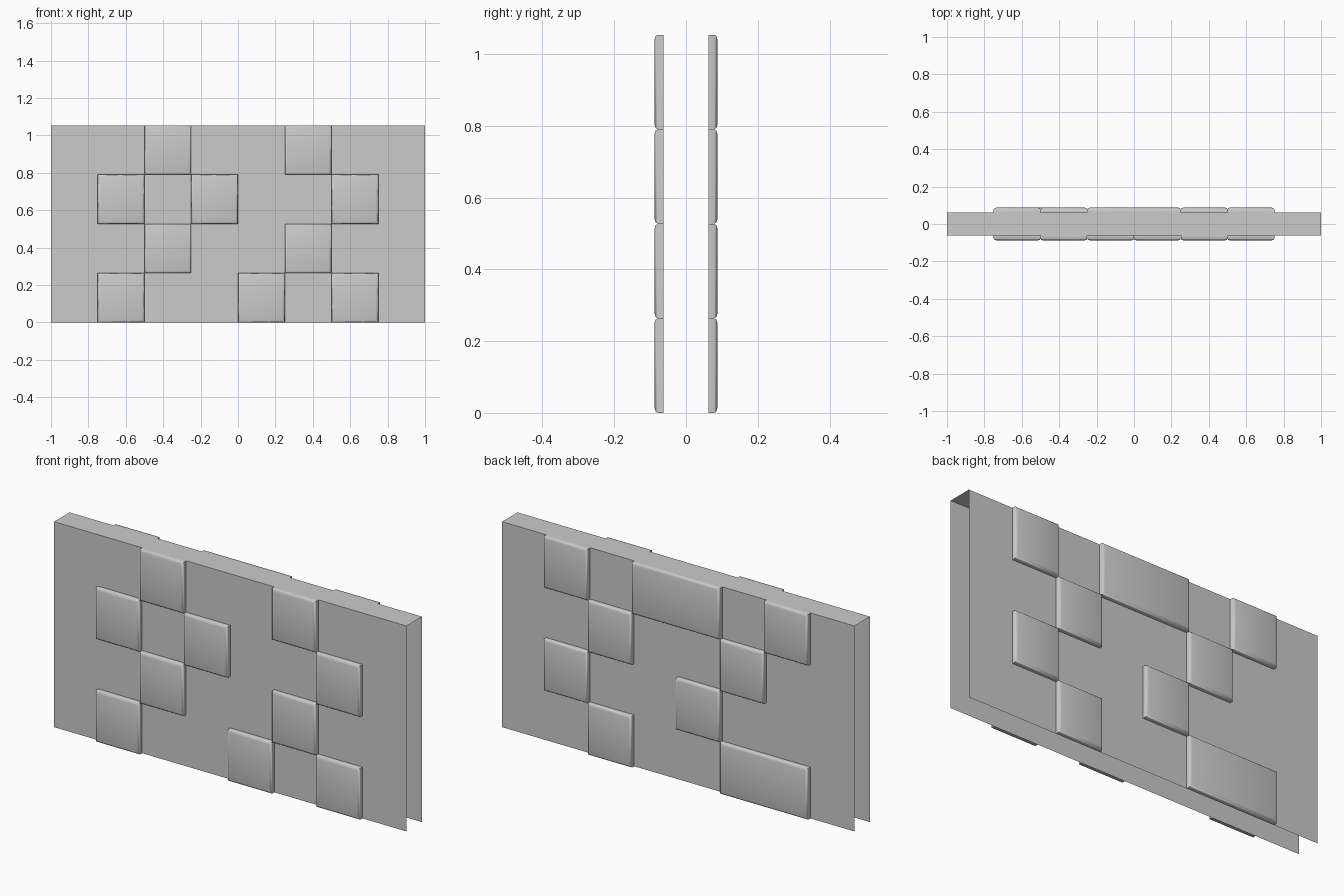
import bpy, bmesh
from mathutils import Vector

if "Cube" in bpy.data.objects:
    bpy.data.objects.remove(bpy.data.objects["Cube"])

HEIGHT, HALF_D = 1.054, 0.0625      # wall height and half thickness
ROW = HEIGHT / 4                    # stone course height
COL = 0.25                          # stone column width


def finish(bm, name, smooth):
    bmesh.ops.recalc_face_normals(bm, faces=bm.faces)
    mesh = bpy.data.meshes.new(name)
    bm.to_mesh(mesh)
    bm.free()
    obj = bpy.data.objects.new(name, mesh)
    bpy.context.collection.objects.link(obj)
    if smooth:
        bpy.ops.object.select_all(action='DESELECT')
        obj.select_set(True)
        bpy.context.view_layer.objects.active = obj
        bpy.ops.object.shade_smooth_by_angle(angle=0.9)
    return obj


# wall shell: front, top and back sheets, open at the ends and underneath
bm = bmesh.new()
profile = [(-HALF_D, 0), (-HALF_D, HEIGHT), (HALF_D, HEIGHT), (HALF_D, 0)]
left = [bm.verts.new((-1, y, z)) for y, z in profile]
right = [bm.verts.new((1, y, z)) for y, z in profile]
for i in range(3):
    bm.faces.new((left[i], right[i], right[i + 1], left[i + 1]))
wall = finish(bm, "wall_shell", False)
if wall.data.polygons[0].normal.y > 0:
    wall.data.flip_normals()


# raised stone with softened rim, no face against the wall
def stone(name, side, row, col, span=1):
    x0, x1 = col * COL, (col + span) * COL
    z0, z1 = row * ROW, (row + 1) * ROW
    bm = bmesh.new()
    rings = []
    for depth, inset in ((0, 0), (0.017, 0), (0.022, 0.004), (0.025, 0.013)):
        y = side * (HALF_D + depth)
        a, b, c, d = x0 + inset, x1 - inset, z0 + inset, z1 - inset
        rings.append([bm.verts.new(Vector(p)) for p in
                      ((a, y, c), (b, y, c), (b, y, d), (a, y, d))])
    for lo, hi in zip(rings, rings[1:]):
        for i in range(4):
            j = (i + 1) % 4
            bm.faces.new((lo[i], lo[j], hi[j], hi[i]))
    face = bm.faces.new(rings[-1])
    obj = finish(bm, name, True)
    # outer face must look away from the wall
    if obj.data.polygons[len(obj.data.polygons) - 1].normal.y * side < 0:
        obj.data.flip_normals()


# stone layout per course, bottom to top: (left column, width in columns)
front = [[(-3, 1), (0, 1), (2, 1)],
         [(-2, 1), (1, 1)],
         [(-3, 1), (-1, 1), (2, 1)],
         [(-2, 1), (1, 1)]]
back = [[(-3, 2), (1, 1)],
        [(-1, 1), (2, 1)],
        [(-2, 1), (1, 1)],
        [(-3, 1), (-1, 2), (2, 1)]]

for label, side, courses in (("front", -1, front), ("back", 1, back)):
    for r, course in enumerate(courses):
        for n, (col, span) in enumerate(course):
            stone(f"{label}_stone_{r + 1}_{n + 1}", side, r, col, span)
